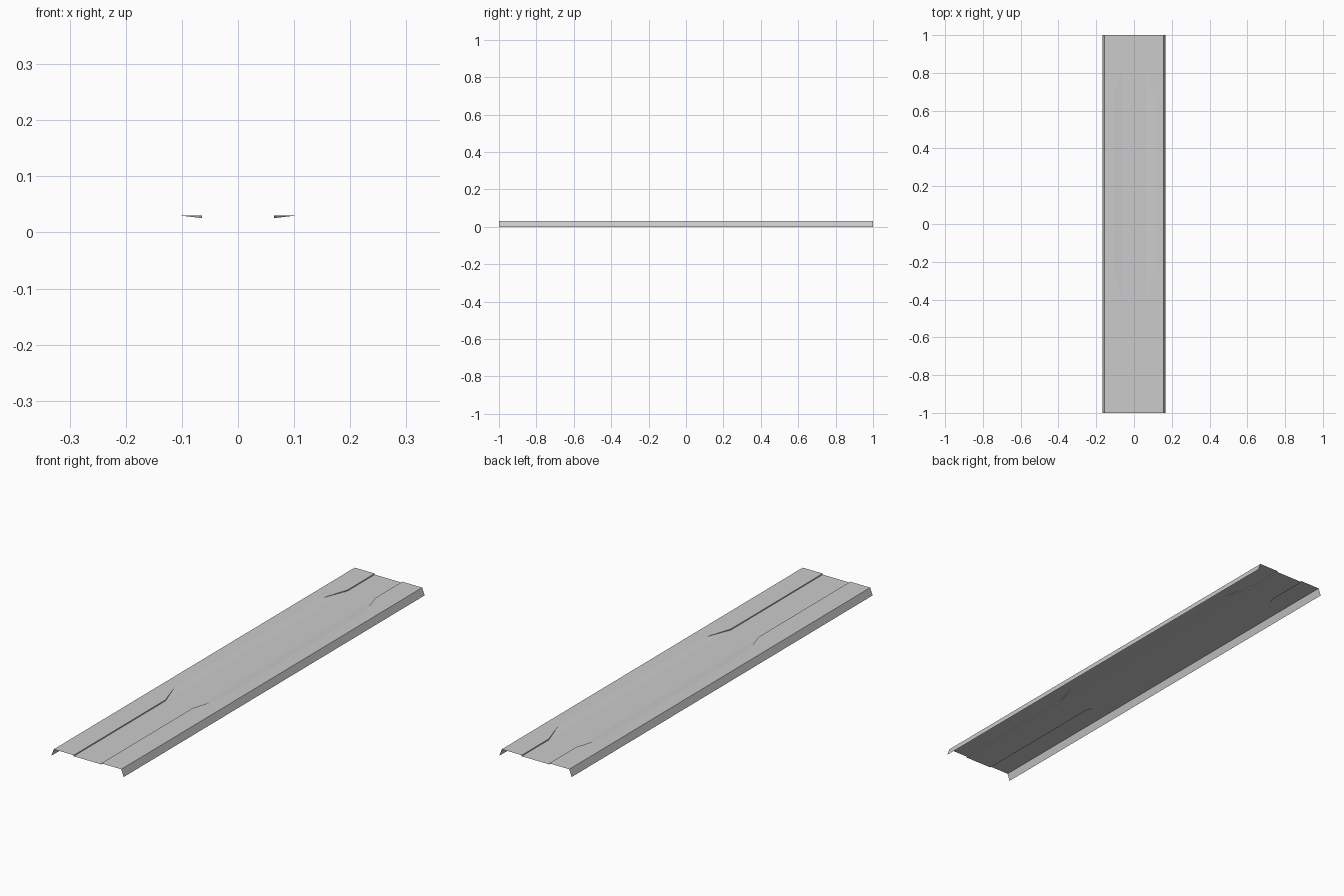
import bpy, bmesh

if "Cube" in bpy.data.objects:
    bpy.data.objects.remove(bpy.data.objects["Cube"])

# Thin folded sheet: half profile swept along y, then mirrored across x
HALF_GROOVE, GROOVE_Z = 0.064, 0.0255
TOP_Z, TOP_EDGE, FOOT_EDGE = 0.03, 0.157, 0.168

# Stations along y: (y, x of the upper lip of the groove wall)
stations = [(-1.0, 0.064), (-0.39, 0.064), (-0.27, 0.103),
            (0.70, 0.103), (0.82, 0.064), (1.0, 0.064)]

bm = bmesh.new()
rows = []
for y, lip in stations:
    profile = [(0, GROOVE_Z), (HALF_GROOVE, GROOVE_Z), (lip, TOP_Z),
               (TOP_EDGE, TOP_Z), (FOOT_EDGE, 0)]
    rows.append([bm.verts.new((x, y, z)) for x, z in profile])

for i in range(len(rows) - 1):
    a, b = rows[i], rows[i + 1]
    for j in range(4):
        quad = [a[j], a[j + 1], b[j + 1], b[j]]
        lip_change = stations[i + 1][1] - stations[i][1]
        if j == 1 and lip_change:
            # Wall twists into a shallow ramp here
            if lip_change > 0:
                bm.faces.new((a[1], a[2], b[2]))
                bm.faces.new((a[1], b[2], b[1]))
            else:
                bm.faces.new((a[1], a[2], b[1]))
                bm.faces.new((a[2], b[2], b[1]))
        else:
            bm.faces.new(quad)

mesh = bpy.data.meshes.new("grooved_plank")
bm.to_mesh(mesh)
bm.free()
plank = bpy.data.objects.new("grooved_plank", mesh)
bpy.context.collection.objects.link(plank)

# Mirror the half sheet to the other side
mirror = plank.modifiers.new("mirror", 'MIRROR')
mirror.use_axis[0] = True
mirror.use_clip = True
